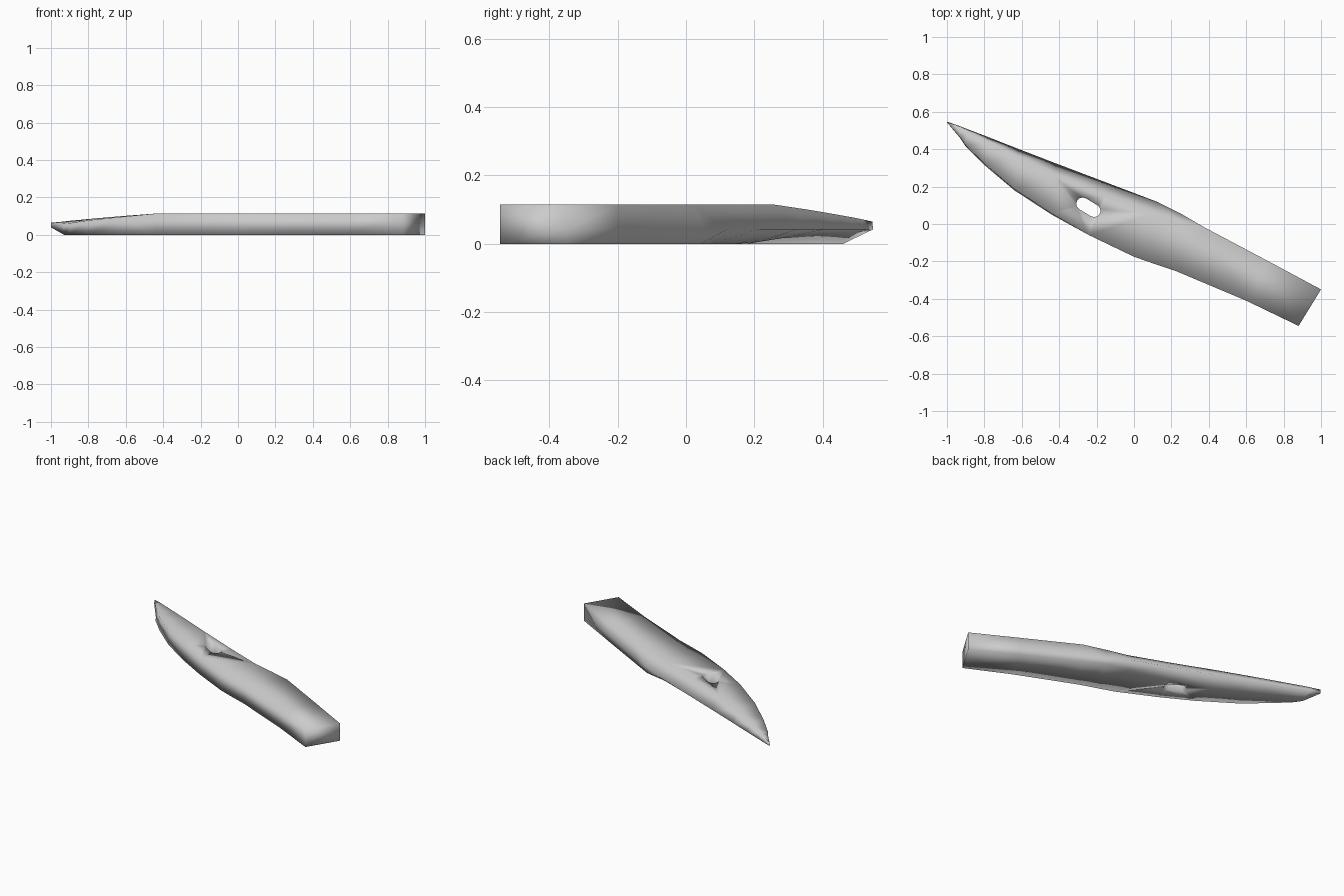
import bpy, bmesh, math
from mathutils import Vector

if "Cube" in bpy.data.objects:
    bpy.data.objects.remove(bpy.data.objects["Cube"])

# Stations from handle end to tip:
# front xy, front z, spine xy, front-top (fraction, z), back-top (fraction, z), underside (fraction, z)
stations = [
    ((.88, -.545), 0, (1, -.35), (0, .115), (1, .115), (1, 0)),
    ((.60, -.41), 0, (.72, -.20), (0, .115), (1, .115), (1, 0)),
    ((.22, -.25), 0, (.38, -.02), (0, .115), (1, .115), (1, 0)),
    ((.10, -.21), 0, (.26, .05), (0, .115), (.88, .115), (.98, 0)),
    ((0, -.175), 0, (.12, .12), (0, .115), (.78, .115), (.85, 0)),
    ((-.24, -.06), 0, (-.13, .215), (0, .115), (.76, .115), (.75, 0)),
    ((-.44, .05), 0, (-.42, .325), (.02, .114), (.75, .115), (.6, .006)),
    ((-.64, .18), 0, (-.62, .402), (.03, .095), (.8, .1), (.55, .02)),
    ((-.80, .315), 0, (-.78, .465), (.05, .078), (.83, .086), (.5, .03)),
    ((-.90, .415), 0, (-.89, .507), (.06, .063), (.87, .076), (.5, .033)),
    ((-.93, .46), 0, (-.935, .525), (.05, .06), (.9, .071), (.5, .033)),
    ((-1, .543), .04, (-.998, .547), (.2, .062), (.8, .065), (.5, .04)),
]

# Blade and handle: one lofted body
bm = bmesh.new()
rings = []
for f, fz, s, ft, bt, un in stations:
    f, s = Vector(f), Vector(s)
    pts = [(f, fz)] + [(f.lerp(s, t), z) for t, z in (ft, bt)]
    pts += [(s, .042), (f.lerp(s, un[0]), un[1])]
    rings.append([bm.verts.new((p.x, p.y, z)) for p, z in pts])
for a, b in zip(rings, rings[1:]):
    for i in range(5):
        j = (i + 1) % 5
        bm.faces.new((a[i], a[j], b[j], b[i]))
bm.faces.new(rings[0])
bm.faces.new(rings[-1][::-1])
bmesh.ops.recalc_face_normals(bm, faces=bm.faces)
bmesh.ops.triangulate(bm, faces=[f for f in bm.faces])
me = bpy.data.meshes.new("blade_body")
bm.to_mesh(me)
bm.free()
blade = bpy.data.objects.new("blade_body", me)
bpy.context.collection.objects.link(blade)

# Slot cutter: capsule-shaped prism
bm = bmesh.new()
c0, c1, r = Vector((-.275, .108)), Vector((-.213, .071)), .034
ang = math.atan2(c1.y - c0.y, c1.x - c0.x)
outline = []
for c, start in ((c1, ang - math.pi / 2), (c0, ang + math.pi / 2)):
    for k in range(7):
        t = start + math.pi * k / 6
        outline.append(bm.verts.new((c.x + r * math.cos(t), c.y + r * math.sin(t), -.1)))
face = bm.faces.new(outline)
ext = bmesh.ops.extrude_face_region(bm, geom=[face])
bmesh.ops.translate(bm, vec=(0, 0, .4), verts=[v for v in ext["geom"] if isinstance(v, bmesh.types.BMVert)])
bmesh.ops.recalc_face_normals(bm, faces=bm.faces)
cm = bpy.data.meshes.new("slot_cutter")
bm.to_mesh(cm)
bm.free()
cutter = bpy.data.objects.new("slot_cutter", cm)
bpy.context.collection.objects.link(cutter)
cutter.hide_render = True

# Cut the slot, then shade softly over all edges
mod = blade.modifiers.new("slot", "BOOLEAN")
mod.operation = "DIFFERENCE"
mod.solver = "EXACT"
mod.object = cutter
bpy.context.view_layer.objects.active = blade
blade.select_set(True)
bpy.ops.object.modifier_apply(modifier="slot")
bpy.data.objects.remove(cutter)
for p in blade.data.polygons:
    p.use_smooth = True
